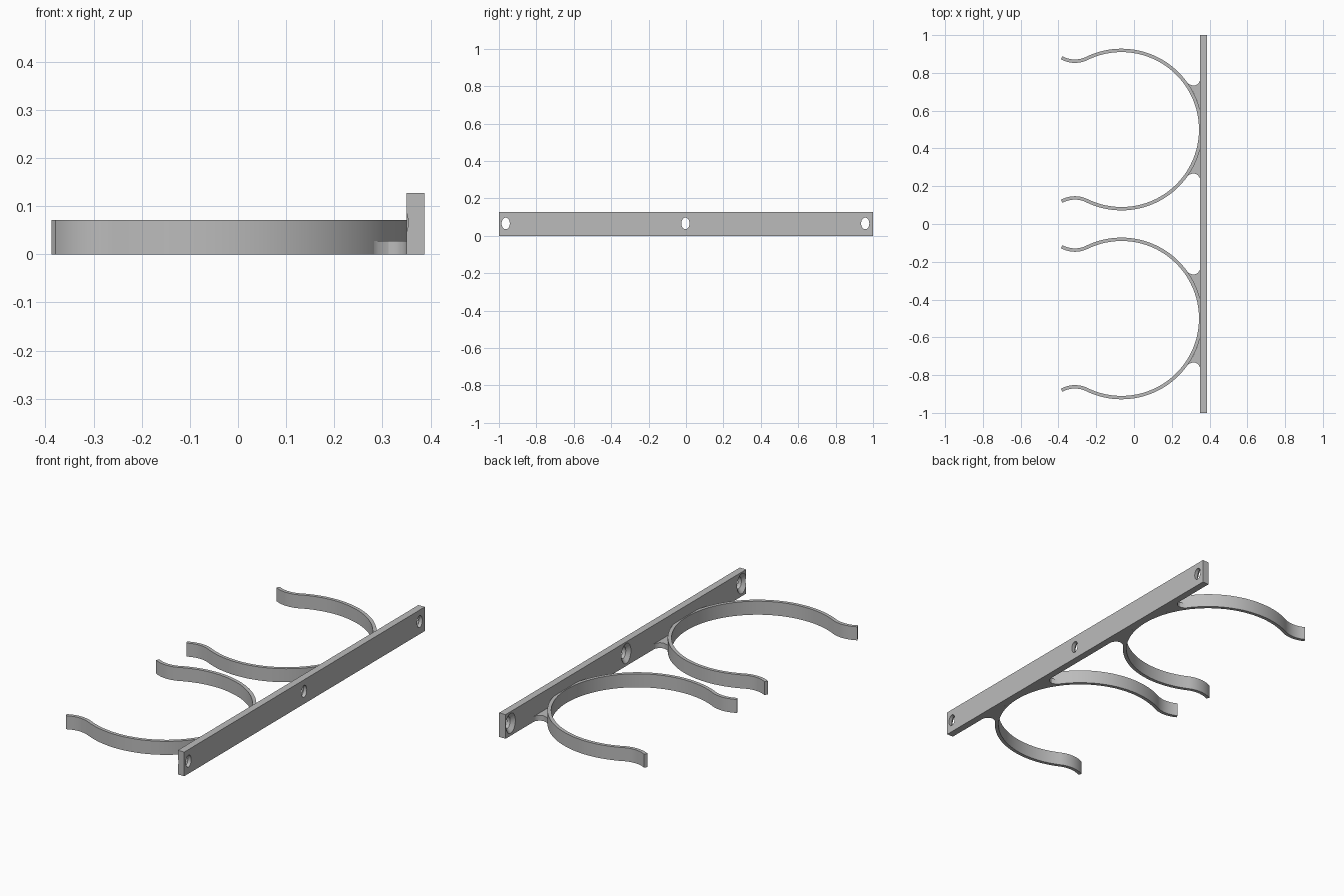
import bpy, bmesh, math

if "Cube" in bpy.data.objects:
    bpy.data.objects.remove(bpy.data.objects["Cube"])

grey = bpy.data.materials.new("grey plastic")
grey.diffuse_color = (0.5, 0.5, 0.5, 1)
grey.use_nodes = True
grey.node_tree.nodes["Principled BSDF"].inputs["Base Color"].default_value = grey.diffuse_color

CX, MID, HALF = -0.066, 0.419, 0.009      # clip centre x, mid radius, half wall
OUTER = MID + HALF
BAR_X0, BAR_X1, BAR_H = 0.35, 0.387, 0.127
CLIP_H, GUSSET_H = 0.071, 0.028


def finish(name, bm, smooth=True):
    bmesh.ops.recalc_face_normals(bm, faces=bm.faces)
    mesh = bpy.data.meshes.new(name)
    bm.to_mesh(mesh)
    bm.free()
    mesh.materials.append(grey)
    ob = bpy.data.objects.new(name, mesh)
    bpy.context.collection.objects.link(ob)
    bpy.ops.object.select_all(action='DESELECT')
    ob.select_set(True)
    bpy.context.view_layer.objects.active = ob
    if smooth:
        bpy.ops.object.shade_smooth_by_angle(angle=math.radians(30))
    return ob


def strip_prism(name, side_a, side_b, height):
    """Prism between two matching outlines, built as a strip of quads."""
    bm = bmesh.new()
    rows = [[bm.verts.new((x, y, z)) for x, y in side]
            for side, z in ((side_a, 0), (side_b, 0), (side_b, height), (side_a, height))]
    for i in range(len(side_a) - 1):
        for k in range(4):
            p, q = rows[k], rows[(k + 1) % 4]
            bm.faces.new((p[i], p[i + 1], q[i + 1], q[i]))
    for i in (0, -1):
        bm.faces.new([r[i] for r in rows])
    bmesh.ops.remove_doubles(bm, verts=bm.verts, dist=1e-5)
    return finish(name, bm)


# Mounting bar
bm = bmesh.new()
bmesh.ops.create_cube(bm, size=1)
for v in bm.verts:
    v.co = ((BAR_X0 + BAR_X1) / 2 + v.co.x * (BAR_X1 - BAR_X0),
            v.co.y * 2, (v.co.z + 0.5) * BAR_H)
bar = finish("mounting_bar", bm, False)

# Countersunk oval screw holes
bm = bmesh.new()
N = 32
for cy in (-0.964, -0.003, 0.958):
    rings = []
    for x, ry, rz in ((0.345, 0.044, 0.059), (0.368, 0.022, 0.031), (0.395, 0.022, 0.031)):
        rings.append([bm.verts.new((x, cy + ry * math.cos(2 * math.pi * i / N),
                                    0.066 + rz * math.sin(2 * math.pi * i / N)))
                      for i in range(N)])
    for a, b in zip(rings, rings[1:]):
        for i in range(N):
            j = (i + 1) % N
            bm.faces.new((a[i], a[j], b[j], b[i]))
    bm.faces.new(rings[0])
    bm.faces.new(rings[-1])
cutter = finish("screw_hole_cutter", bm, False)
cutter.hide_render = True
bpy.context.view_layer.objects.active = bar
mod = bar.modifiers.new("screw holes", 'BOOLEAN')
mod.operation, mod.object, mod.solver = 'DIFFERENCE', cutter, 'EXACT'
bpy.ops.object.modifier_apply(modifier=mod.name)
bpy.data.objects.remove(cutter)
bpy.ops.object.select_all(action='DESELECT')
bar.select_set(True)
bpy.ops.object.shade_smooth_by_angle(angle=math.radians(30))

# Half of the clip centre line: main arc, then a tangent flared lip
LIP_DX, LIP_DY = -0.247, 0.362
R = (LIP_DX ** 2 + LIP_DY ** 2 - MID ** 2) / (2 * (MID - LIP_DY))
join = math.atan2(LIP_DY + R, LIP_DX)
half = []                                  # x, y, outward normal x, y
for i in range(49):
    t = join * i / 48
    c, s = math.cos(t), math.sin(t)
    half.append((MID * c, MID * s, c, s))
start, end = join + math.pi, 1.5 * math.pi - math.asin(0.070 / R)
for i in range(1, 17):
    t = start + (end - start) * i / 16
    c, s = math.cos(t), math.sin(t)
    half.append((LIP_DX + R * c, LIP_DY + R + R * s, -c, -s))
line = [(x, -y, nx, -ny) for x, y, nx, ny in half[:0:-1]] + half

# Gusset fillet, tangent to both the clip and the bar
F = 0.037
fx = BAR_X0 - F
fy = math.sqrt((OUTER + F) ** 2 - (fx - CX) ** 2)
touch = math.atan2(fy, fx - CX)
first = math.acos((BAR_X0 - CX) / OUTER)   # where the clip leaves the bar

for label, cy in (("front", -0.5), ("rear", 0.5)):
    inner = [(CX + x - HALF * nx, cy + y - HALF * ny) for x, y, nx, ny in line]
    outer = [(min(CX + x + HALF * nx, BAR_X0), cy + y + HALF * ny) for x, y, nx, ny in line]
    strip_prism(label + "_clip", inner, outer, CLIP_H)

    for side, s in (("left", -1), ("right", 1)):
        near, far = [], []
        # wedge between clip and bar, up to the lowest point of the fillet
        for i in range(17):
            t = first + (touch - first) * i / 16
            x, y = CX + OUTER * math.cos(t), OUTER * math.sin(t)
            near.append((x, cy + s * y))
            far_x = BAR_X0
            if y > fy - F:                 # stop at the fillet's clip-side half
                far_x = fx - math.sqrt(max(F * F - (y - fy) ** 2, 0))
            elif i < 16 and OUTER * math.sin(first + (touch - first) * (i + 1) / 16) > fy - F:
                far_x = BAR_X0
            far.append((max(far_x, x), cy + s * y))
        cut = [i for i, p in enumerate(near) if abs(p[1] - cy) > fy - F]
        k = cut[0]
        y0 = cy + s * (fy - F)
        xr = CX + math.sqrt(OUTER ** 2 - (fy - F) ** 2)
        strip_prism(f"{label}_{side}_gusset_base", near[:k] + [(xr, y0)],
                    far[:k] + [(BAR_X0, y0)], GUSSET_H)
        strip_prism(f"{label}_{side}_gusset_clip_fillet", [(xr, y0)] + near[k:],
                    [(fx, y0)] + far[k:], GUSSET_H)
        arc = [(fx + F * math.sin(a), cy + s * (fy - F * math.cos(a)))
               for a in (math.pi / 2 * i / 10 for i in range(11))]
        strip_prism(f"{label}_{side}_gusset_bar_fillet", arc,
                    [(BAR_X0, p[1]) for p in arc], GUSSET_H)
